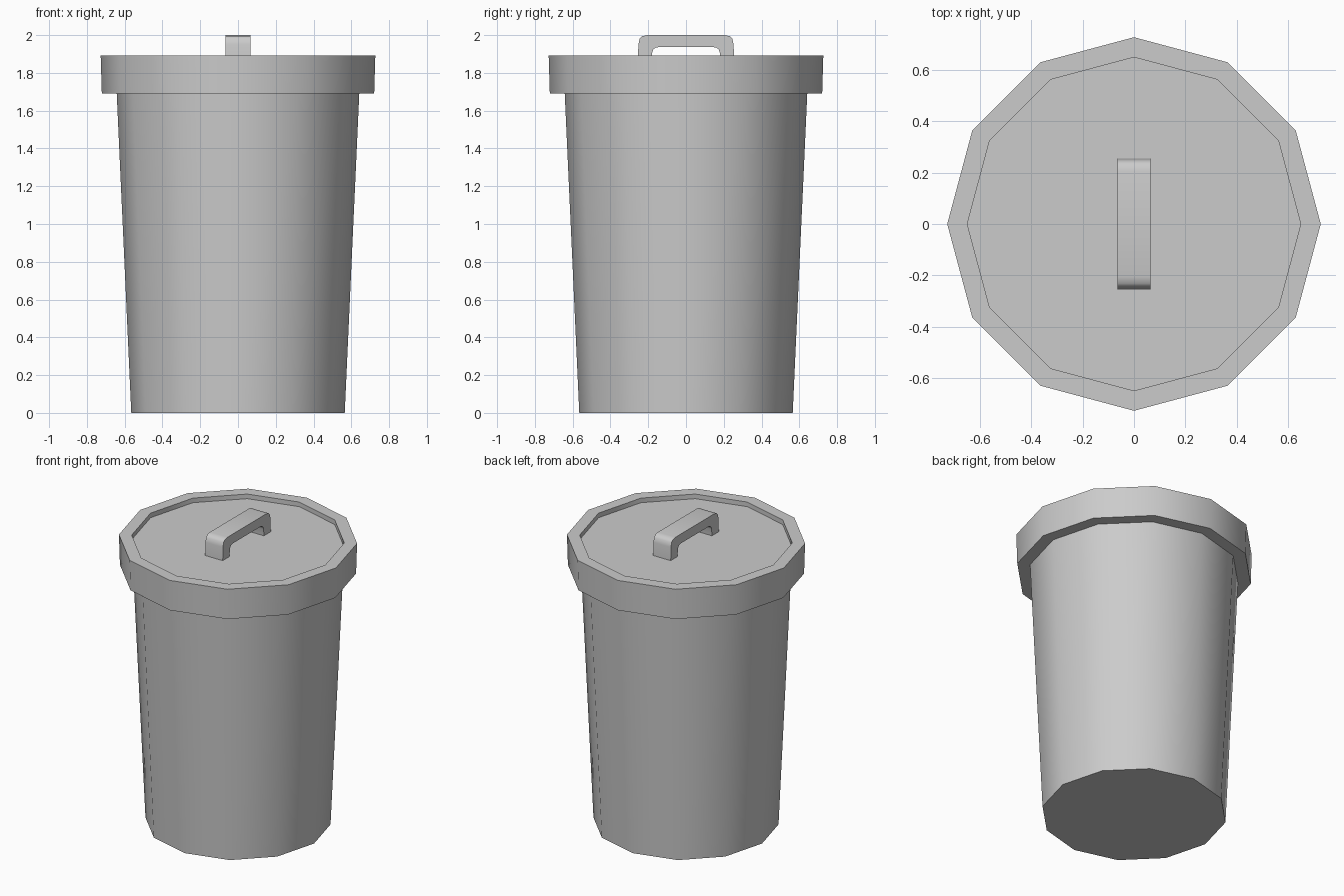
import bpy, bmesh
from math import cos, sin, radians, tau

if "Cube" in bpy.data.objects:
    bpy.data.objects.remove(bpy.data.objects["Cube"])

SIDES = 12


def finish(name, bm, angle):
    bmesh.ops.recalc_face_normals(bm, faces=bm.faces)
    mesh = bpy.data.meshes.new(name)
    bm.to_mesh(mesh)
    bm.free()
    obj = bpy.data.objects.new(name, mesh)
    bpy.context.collection.objects.link(obj)
    bpy.ops.object.select_all(action='DESELECT')
    obj.select_set(True)
    bpy.context.view_layer.objects.active = obj
    bpy.ops.object.shade_smooth_by_angle(angle=radians(angle))
    return obj


def lathe(name, profile):
    """Revolve (radius, z) points, closing both ends with flat caps."""
    bm = bmesh.new()
    rings = [[bm.verts.new((r * cos(tau * i / SIDES), r * sin(tau * i / SIDES), z))
              for i in range(SIDES)] for r, z in profile]
    for a, b in zip(rings, rings[1:]):
        for i in range(SIDES):
            j = (i + 1) % SIDES
            bm.faces.new((a[i], a[j], b[j], b[i]))
    bm.faces.new(rings[0][::-1])
    bm.faces.new(rings[-1])
    return finish(name, bm, 35)


# Tapered bin body
lathe("bin_body", [(0.565, 0), (0.642, 1.69)])

# Overhanging lid with a raised rim around a recessed top
lathe("lid", [(0.642, 1.69), (0.721, 1.69), (0.727, 1.893),
              (0.649, 1.893), (0.649, 1.862)])

# Arched handle: half outlines in (y, z), mirrored to make the other side
outer = [(0.255, 1.862), (0.252, 1.95), (0.246, 1.98), (0.232, 1.994), (0.205, 2.0)]
inner = [(0.182, 1.862), (0.179, 1.907), (0.173, 1.925), (0.16, 1.934), (0.14, 1.937)]


def arch(half):
    return half + [(-y, z) for y, z in reversed(half)]


bm = bmesh.new()
loops = [[bm.verts.new((x, y, z)) for y, z in arch(half)]
         for x, half in ((-0.065, outer), (0.065, outer), (0.065, inner), (-0.065, inner))]
for k in range(4):
    a, b = loops[k], loops[(k + 1) % 4]
    for i in range(len(a) - 1):
        bm.faces.new((a[i], a[i + 1], b[i + 1], b[i]))
for end in (0, -1):
    bm.faces.new([loop[end] for loop in loops])
finish("lid_handle", bm, 40)
